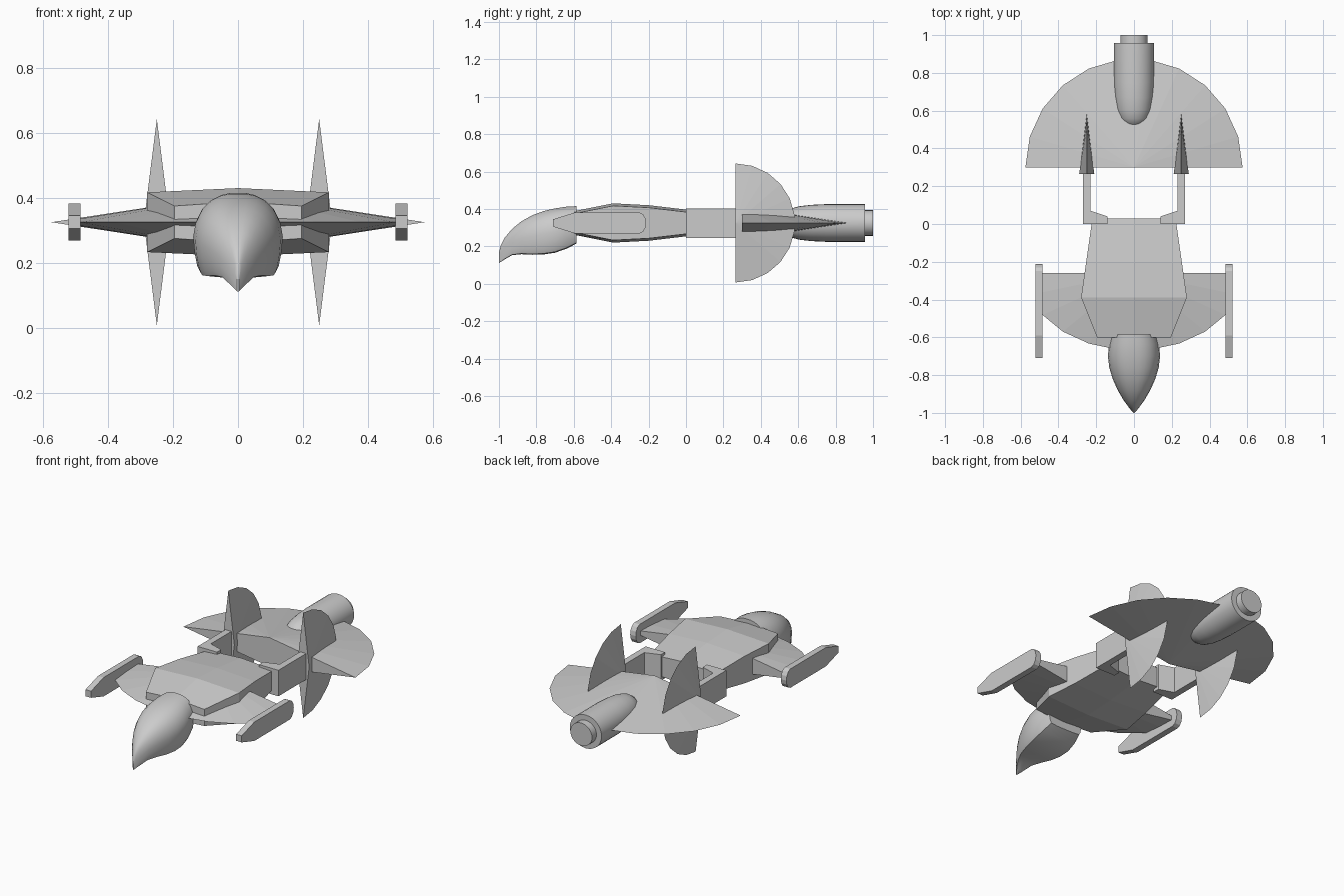
import bpy, bmesh, math
from mathutils import Vector

if "Cube" in bpy.data.objects:
    bpy.data.objects.remove(bpy.data.objects["Cube"])

ZC = 0.325  # height of the craft's mid plane


def make(name, verts, faces, smooth=None, clip_x=None):
    bm = bmesh.new()
    vs = [bm.verts.new(v) for v in verts]
    for f in faces:
        bm.faces.new([vs[i] for i in f])
    bmesh.ops.remove_doubles(bm, verts=bm.verts, dist=1e-5)
    if clip_x:
        for s in (1, -1):
            geom = bm.verts[:] + bm.edges[:] + bm.faces[:]
            bmesh.ops.bisect_plane(bm, geom=geom, plane_co=(s * clip_x, 0, 0),
                                   plane_no=(s, 0, 0), clear_outer=True)
            bmesh.ops.holes_fill(bm, edges=[e for e in bm.edges if e.is_boundary])
    bmesh.ops.recalc_face_normals(bm, faces=bm.faces)
    me = bpy.data.meshes.new(name)
    bm.to_mesh(me)
    bm.free()
    ob = bpy.data.objects.new(name, me)
    bpy.context.collection.objects.link(ob)
    if smooth:
        bpy.ops.object.select_all(action='DESELECT')
        ob.select_set(True)
        bpy.context.view_layer.objects.active = ob
        bpy.ops.object.shade_smooth_by_angle(angle=math.radians(smooth))
    return ob


def loft(name, rings, smooth=None):
    n = len(rings[0])
    verts = [p for r in rings for p in r]
    faces = [(k * n + i, k * n + (i + 1) % n, (k + 1) * n + (i + 1) % n, (k + 1) * n + i)
             for k in range(len(rings) - 1) for i in range(n)]
    faces += [tuple(range(n)), tuple(range(len(verts) - n, len(verts)))]
    return make(name, verts, faces, smooth)


def half_disc(name, centre, across, along, thick, clip_x=None, n=11):
    """Half of a flat double cone: rim runs from -across round along to +across."""
    c, a, b, t = (Vector(v) for v in (centre, across, along, thick))
    verts = [c + a * math.cos(math.pi * i / n) + b * math.sin(math.pi * i / n)
             for i in range(n + 1)]
    verts += [c + t, c - t]
    faces = [(i, i + 1, n + k) for i in range(n) for k in (1, 2)]
    faces.append((0, n + 1, n, n + 2))
    return make(name, verts, faces, clip_x=clip_x)


# Hull: faceted, widest and tallest a third of the way back
hull = []
for y, w, h in [(-0.6, 0.195, 0.05), (-0.39, 0.28, 0.092), (-0.2, 0.253, 0.082), (0.03, 0.22, 0.055)]:
    r = 0.013
    hull.append([(-w, y, ZC - h), (0, y, ZC - h - r), (w, y, ZC - h),
                 (w, y, ZC + h), (0, y, ZC + h + r), (-w, y, ZC + h)])
loft("hull", hull)

# Cockpit: drooping beak with domed top and flat underside
half = [(0.2, 1), (0.42, 0.97), (0.63, 0.91), (0.82, 0.8), (0.95, 0.65), (1, 0.48),
        (0.97, 0.28), (0.91, 0.1), (0.84, 0.02), (0.45, 0)]
section = half + [(-u, v) for u, v in reversed(half)]
stations = [(-0.585, 0.118, 0.215, 0.415), (-0.64, 0.133, 0.187, 0.412),
            (-0.7, 0.138, 0.166, 0.403), (-0.76, 0.131, 0.157, 0.389),
            (-0.82, 0.113, 0.155, 0.367), (-0.88, 0.086, 0.158, 0.334),
            (-0.93, 0.057, 0.153, 0.293), (-0.97, 0.028, 0.13, 0.245),
            (-0.99, 0.012, 0.117, 0.205), (-1.0, 0.003, 0.111, 0.165)]
loft("cockpit", [[(u * w, y, zb + v * (zt - zb)) for u, v in section]
                 for y, w, zb, zt in stations], smooth=40)

# Front and rear wings
half_disc("front_wing", (0, -0.26, ZC), (0.575, 0, 0), (0, -0.41, 0), (0, 0, 0.088), clip_x=0.5)
half_disc("rear_wing", (0, 0.3, ZC), (0.575, 0, 0), (0, 0.575, 0), (0, 0, 0.088))

# Fins, rear arms and wing-tip pods on both sides
arm = [(0.14, 0.0), (0.27, 0.0), (0.27, 0.36), (0.23, 0.36), (0.23, 0.07), (0.14, 0.04)]
pod = [(-0.71, 0.305), (-0.71, 0.345), (-0.59, 0.382), (-0.25, 0.382), (-0.23, 0.372),
       (-0.217, 0.35), (-0.213, ZC), (-0.217, 0.3), (-0.23, 0.278), (-0.25, 0.268), (-0.59, 0.268)]
for side, s in (("right", 1), ("left", -1)):
    half_disc("fin_" + side, (s * 0.25, 0.265, ZC), (0, 0, 0.318), (0, 0.318, 0), (0.04, 0, 0))
    loft("arm_" + side, [[(s * x, y, z) for x, y in arm] for z in (0.245, 0.402)])
    loft("pod_" + side, [[(s * x, y, z) for y, z in pod] for x in (0.485, 0.522)])

# Engine: bullet-nosed barrel with a stepped nozzle
profile = [(0.002, 0.508), (0.035, 0.514), (0.06, 0.53), (0.08, 0.558), (0.094, 0.605),
           (0.102, 0.67), (0.106, 0.75), (0.106, 0.957), (0.072, 0.957), (0.072, 1.0)]
N = 28
loft("engine", [[(r * math.cos(2 * math.pi * i / N), y, ZC + 0.95 * r * math.sin(2 * math.pi * i / N))
                 for i in range(N)] for r, y in profile], smooth=35)
